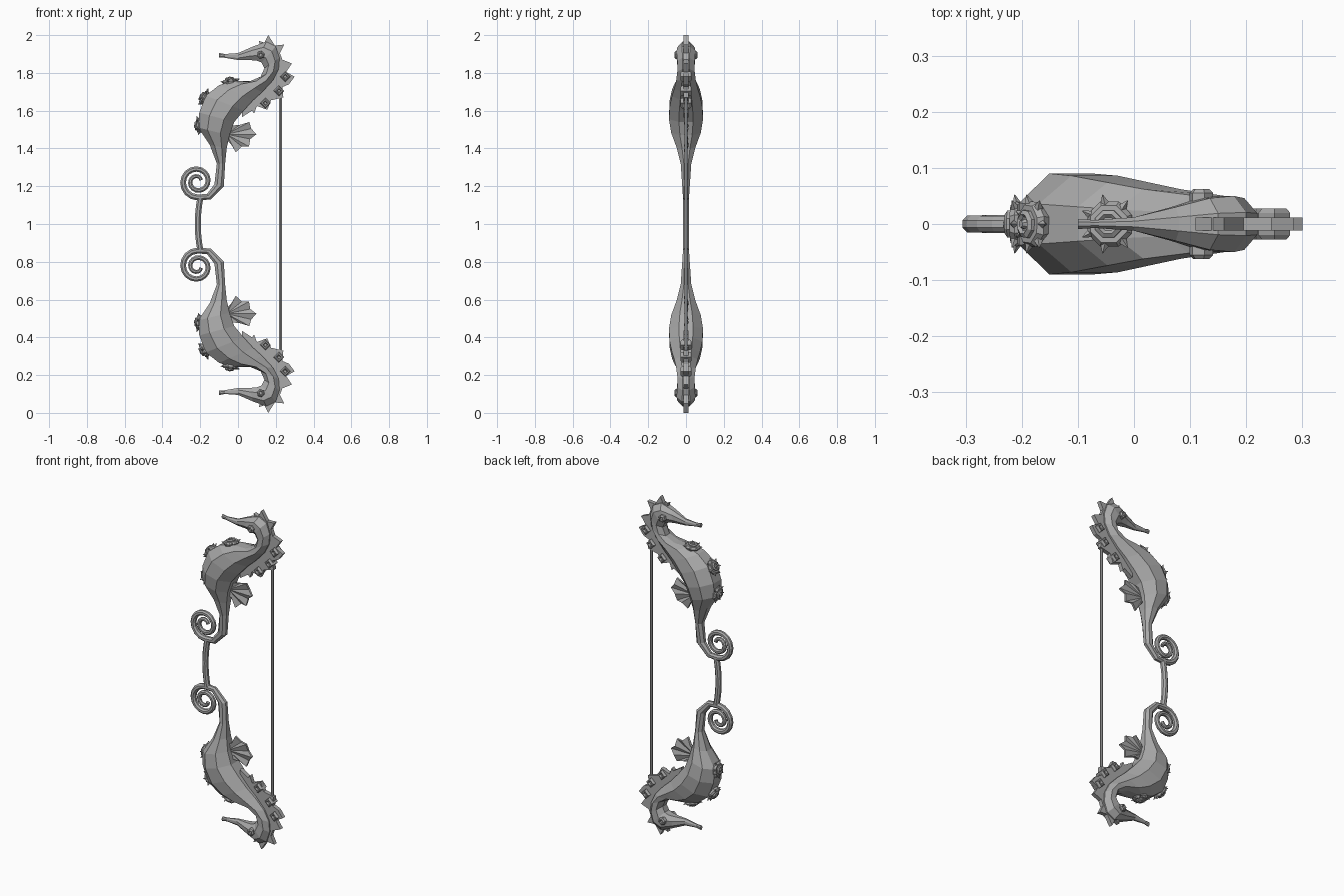
import bpy, bmesh
from math import sin, cos, pi
from mathutils import Vector

cube = bpy.data.objects.get("Cube")
if cube:
    bpy.data.objects.remove(cube)

grey = bpy.data.materials.new("stone grey")
grey.use_nodes = True
GREY = (0.4, 0.4, 0.4, 1)
grey.diffuse_color = GREY
grey.node_tree.nodes["Principled BSDF"].inputs["Base Color"].default_value = GREY

MID = Vector((0, 0, 1))   # centre of the bow, the mirror plane between both halves
Y = Vector((0, 1, 0))


def flat(x, z, y=0):
    return Vector((x, y, z))


def finish(name, bm, mirror="Z"):
    """Turn a bmesh into an object whose origin is the bow centre, then mirror it."""
    bmesh.ops.recalc_face_normals(bm, faces=bm.faces)
    bmesh.ops.translate(bm, verts=bm.verts, vec=-MID)
    mesh = bpy.data.meshes.new(name)
    bm.to_mesh(mesh)
    bm.free()
    mesh.materials.append(grey)
    obj = bpy.data.objects.new(name, mesh)
    obj.location = MID
    bpy.context.collection.objects.link(obj)
    if mirror:
        mod = obj.modifiers.new("mirror", "MIRROR")
        mod.use_axis = ["X" in mirror, "Y" in mirror, "Z" in mirror]
        mod.use_mirror_merge = False
    return obj


def loft(bm, rings):
    """Skin a list of vertex rings and cap both ends."""
    loops = [[bm.verts.new(p) for p in ring] for ring in rings]
    for a, b in zip(loops, loops[1:]):
        for i in range(len(a)):
            j = (i + 1) % len(a)
            bm.faces.new((a[i], a[j], b[j], b[i]))
    bm.faces.new(loops[0])
    bm.faces.new(loops[-1])


def oval(centre, u, v, sides=8, turn=0.5):
    """Polygon ring spanned by half axes u and v, flat sides facing the axes."""
    k = 1 / cos(pi / sides)
    angles = [2 * pi * (i + turn) / sides for i in range(sides)]
    return [centre + (u * cos(a) + v * sin(a)) * k for a in angles]


def turned(bm, base, axis, profile, sides=8):
    """Lathe a (radius, height) profile around an axis."""
    axis = axis.normalized()
    u = axis.orthogonal().normalized()
    v = axis.cross(u)
    loft(bm, [oval(base + axis * h, u * r, v * r, sides) for r, h in profile])


def plate(bm, outline, half):
    loft(bm, [[flat(x, z, y) for x, z in outline] for y in (-half, half)])


# Seahorse body: curled tail first, then belly, neck, head and snout
rings = []
HUB = flat(-0.215, 1.225)
STEPS = 28
for i in range(STEPS):
    back = (STEPS - i) / 4 * 0.97          # quarter turns before the tail root
    a = -pi / 2 - back * pi / 2
    out = flat(cos(a), sin(a))
    r = 0.016 - 0.0009 * back
    rings.append(oval(HUB + out * (0.085 - 0.0095 * back), -out * r, Y * r))

# inner x, z / outer x, z / half thickness
SECTIONS = [
    (-.215, 1.157, -.215, 1.125, .016), (-.165, 1.158, -.145, 1.13, .016),
    (-.125, 1.21, -.075, 1.2, .02), (-.112, 1.32, -.068, 1.32, .028),
    (-.15, 1.42, -.06, 1.4, .05), (-.21, 1.51, -.045, 1.47, .078),
    (-.205, 1.59, -.02, 1.54, .09), (-.17, 1.68, .03, 1.6, .086),
    (-.1, 1.735, .08, 1.655, .074), (-.03, 1.757, .13, 1.7, .062),
    (.06, 1.755, .185, 1.76, .052), (.12, 1.78, .215, 1.82, .046),
    (.14, 1.825, .22, 1.88, .046), (.125, 1.855, .2, 1.94, .05),
    (.1, 1.865, .15, 1.965, .046), (.06, 1.868, .08, 1.94, .03),
    (0, 1.868, 0, 1.905, .012), (-.07, 1.88, -.07, 1.9, .007),
    (-.1, 1.882, -.1, 1.906, .009),
]
for lx, lz, rx, rz, half in SECTIONS:
    inner, outer = flat(lx, lz), flat(rx, rz)
    rings.append(oval((inner + outer) / 2, (inner - outer) / 2, Y * half))
bm = bmesh.new()
loft(bm, rings)
finish("seahorse_body", bm)

# Spiky crest along the neck and head
CREST = [(.02, 1.6), (.02, 1.565), (.075, 1.6), (.085, 1.585), (.1, 1.625),
         (.155, 1.605), (.175, 1.655), (.24, 1.67), (.235, 1.725), (.27, 1.74),
         (.3, 1.78), (.255, 1.805), (.285, 1.85), (.235, 1.87), (.222, 1.905),
         (.245, 1.95), (.195, 1.945), (.16, 2), (.14, 1.96), (.11, 1.97),
         (.12, 1.93), (.18, 1.88), (.17, 1.8), (.1, 1.69)]
bm = bmesh.new()
plate(bm, CREST, 0.012)
finish("crest", bm)

# Square studs with sunken centres on both sides of the crest
bm = bmesh.new()
for x, z in ((.145, 1.64), (.217, 1.705), (.25, 1.78)):
    turned(bm, flat(x, z), -Y, [(.02, 0), (.02, .02), (.015, .028), (.01, .028), (.006, .018)], 4)
finish("crest_studs", bm, "YZ")

# Eyes: raised hexagonal rims with a pupil
bm = bmesh.new()
turned(bm, flat(.12, 1.895, -.035), -Y,
       [(.019, 0), (.019, .02), (.013, .027), (.009, .027), (.007, .02)], 6)
finish("eyes", bm, "YZ")

# Pleated fan fin on the back
bm = bmesh.new()
ROOT = flat(-.06, 1.475)
RIM = [(-.045, 1.52), (.01, 1.525), (.06, 1.54), (.07, 1.505), (.098, 1.475),
       (.065, 1.45), (.058, 1.41), (.02, 1.41), (-.012, 1.38), (-.035, 1.42), (-.065, 1.45)]
sheets = []
for side in (-1, 1):
    rim = [bm.verts.new(flat(x, z, side * .006 + (.007 if i % 2 else -.004)))
           for i, (x, z) in enumerate(RIM)]
    root = bm.verts.new(ROOT + Y * side * .006)
    for a, b in zip(rim, rim[1:]):
        bm.faces.new((root, a, b))
    sheets.append([root] + rim)
front, rear = sheets
for i in range(len(front)):
    j = (i + 1) % len(front)
    bm.faces.new((front[i], front[j], rear[j], rear[i]))
finish("fan_fin", bm)

# Barnacles on the chest, each a stepped knob ringed with thorns
bm = bmesh.new()
KNOB = [(.034, -.015), (.04, .004), (.033, .014), (.024, .014), (.024, .02),
        (.017, .025), (.012, .02), (.009, .02), (.006, .028)]
for x, z, ax, az in ((-.043, 1.752, -.15, 1), (-.178, 1.668, -1, .6), (-.205, 1.52, -1, -.1)):
    base, axis = flat(x, z), flat(ax, az).normalized()
    turned(bm, base, axis, KNOB)
    side = axis.cross(Y)
    for k in range(7):
        a = 2 * pi * k / 7 - pi / 2
        out = Y * cos(a) + side * sin(a)
        turned(bm, base + out * .03 + axis * .003, out + axis * .25,
               [(.008, 0), (.0006, .024)], 4)
finish("barnacles", bm)

# Curved grip joining both tails
bm = bmesh.new()
grip = []
for i in range(9):
    t = i / 4 - 1
    grip.append(oval(flat(-.213 + .014 * t * t, 1 + .14 * t), flat(.016, 0), Y * .016))
loft(bm, grip)
finish("grip", bm, None)

# Bowstring
bm = bmesh.new()
loft(bm, [oval(flat(.225, z), flat(.007, 0), Y * .007, 6) for z in (.3, 1.7)])
finish("bowstring", bm, None)
